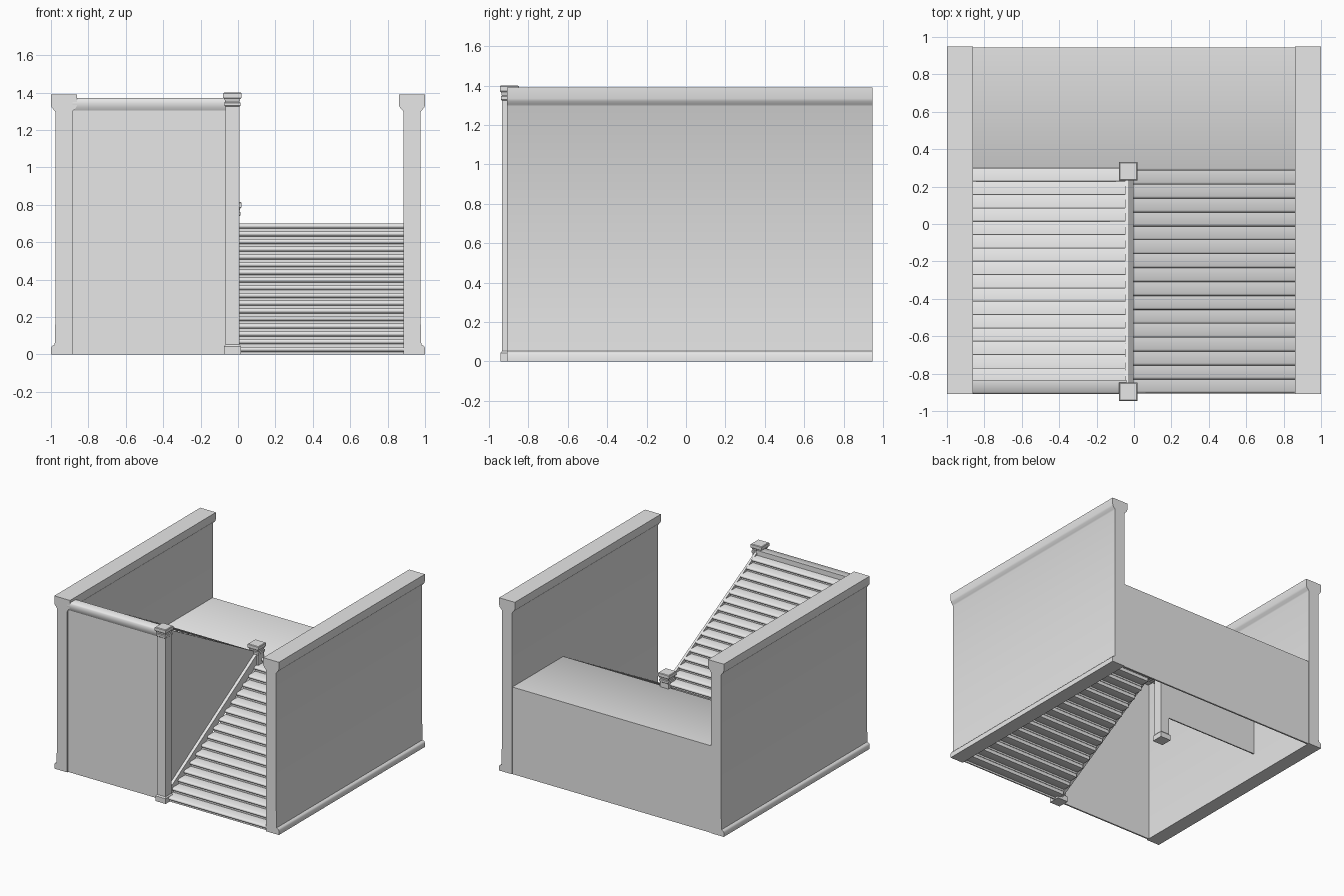
import bpy, bmesh
from mathutils import Vector

old = bpy.data.objects.get("Cube")
if old:
    bpy.data.objects.remove(old, do_unlink=True)

grey = bpy.data.materials.new("light_grey")
grey.use_nodes = True
grey.diffuse_color = (0.8, 0.8, 0.8, 1)
grey.node_tree.nodes["Principled BSDF"].inputs["Base Color"].default_value = (0.8, 0.8, 0.8, 1)


def prisms(name, profiles, axis, lo, hi, smooth=None):
    """Extrude closed 2D profiles along axis x (profile y,z) or y (profile x,z)."""
    bm = bmesh.new()
    for profile in profiles:
        rings = []
        for t in (lo, hi):
            rings.append([bm.verts.new(Vector((t, a, z) if axis == "x" else (a, t, z)))
                          for a, z in profile])
        n = len(profile)
        bm.faces.new(rings[0])
        bm.faces.new(rings[1][::-1])
        for i in range(n):
            j = (i + 1) % n
            bm.faces.new((rings[0][i], rings[0][j], rings[1][j], rings[1][i]))
    bmesh.ops.recalc_face_normals(bm, faces=bm.faces)
    return finish(name, bm, smooth)


def finish(name, bm, smooth=None):
    mesh = bpy.data.meshes.new(name)
    bm.to_mesh(mesh)
    bm.free()
    obj = bpy.data.objects.new(name, mesh)
    bpy.context.collection.objects.link(obj)
    mesh.materials.append(grey)
    if smooth:
        bpy.ops.object.select_all(action="DESELECT")
        obj.select_set(True)
        bpy.context.view_layer.objects.active = obj
        bpy.ops.object.shade_smooth_by_angle(angle=smooth)
    return obj


def rect(a0, a1, z0, z1):
    return [(a0, z0), (a1, z0), (a1, z1), (a0, z1)]


def tread(nose, back, top, thick=0.027):
    """Slab profile with a rounded nose."""
    d = 1 if back > nose else -1
    return [(back, top), (nose + d * 0.012, top), (nose + d * 0.003, top - thick * 0.22),
            (nose, top - thick * 0.5), (nose + d * 0.003, top - thick * 0.78),
            (nose + d * 0.012, top - thick), (back, top - thick)]


def flight(name, y0, y1, z0, z1, x0, x1, count=16):
    d = 1 if y1 > y0 else -1
    run, rise = (y1 - y0) / count, (z1 - z0) / (count + 1)
    parts = []
    for i in range(count + 1):
        nose, top = y0 + run * i, z0 + rise * (i + 1)
        riser = sorted((nose + d * 0.014, nose + d * 0.024))
        parts.append(rect(*riser, top - rise, top - 0.01))
        if i < count:
            parts.append(tread(nose, nose + run + d * 0.02, top))
    return prisms(name, parts, "x", x0, x1, smooth=1.0)


# Side walls with plinth and moulded coping
wall = [(0.885, 0), (1.0, 0), (1.0, 0.035), (0.994, 0.045), (0.98, 0.052), (0.976, 0.2),
        (0.976, 1.295), (0.982, 1.305), (0.996, 1.32), (1.0, 1.335), (1.0, 1.39),
        (0.86, 1.39), (0.86, 1.335), (0.866, 1.32), (0.88, 1.305), (0.885, 1.295)]
for side, s in (("left", 1), ("right", -1)):
    prisms(side + "_wall", [[(s * x, z) for x, z in wall]], "y", -0.908, 0.948, smooth=0.9)

# Flights and landing
flight("lower_flight", -0.905, 0.285, 0, 0.7, -0.005, 0.885)
flight("upper_flight", 0.3, -0.84, 0.7, 1.37, -0.885, -0.045)
prisms("landing", [tread(0.285, 0.943, 0.7)], "x", -0.885, 0.885, smooth=1.0)
prisms("back_panel", [rect(0.93, 0.943, 0, 0.69)], "x", -0.885, 0.885)
prisms("landing_front_panel", [rect(0.31, 0.32, 0.19, 0.69)], "x", -0.885, -0.03)

# Closed front under the upper flight, with a rounded top edge
prisms("front_panel", [rect(-0.897, -0.885, 0, 1.32)], "x", -0.885, -0.04)
prisms("top_edge", [[(-0.835, 1.37), (-0.9, 1.37), (-0.907, 1.36), (-0.909, 1.34),
                     (-0.906, 1.32), (-0.897, 1.303), (-0.835, 1.303)]],
       "x", -0.885, -0.04, smooth=1.0)

# Sloping strings and the infill between them
y_front, y_back = -0.89, 0.28
prisms("lower_string", [[(y_front, 0.0), (y_back, 0.68), (y_back, 0.765), (y_front, 0.07)]],
       "x", -0.03, -0.004)
prisms("upper_string", [[(y_front, 1.3), (y_back, 0.66), (y_back, 0.745), (y_front, 1.38)]],
       "x", -0.047, -0.028)
prisms("infill", [[(y_front, 0.06), (y_back, 0.7), (y_front, 1.32)]], "x", -0.036, -0.028)


# Newel posts: square sections stacked from (half width, height) pairs
def newel(name, y, top):
    section = [(0.046, 0), (0.046, 0.042), (0.038, 0.052), (0.038, top - 0.075),
               (0.043, top - 0.07), (0.043, top - 0.055), (0.038, top - 0.05),
               (0.042, top - 0.035), (0.049, top - 0.028), (0.049, top - 0.004),
               (0.044, top)]
    bm = bmesh.new()
    rings = [[bm.verts.new((-0.03 + sx * h, y + sy * h, z))
              for sx, sy in ((-1, -1), (1, -1), (1, 1), (-1, 1))] for h, z in section]
    for a, b in zip(rings, rings[1:]):
        for i in range(4):
            j = (i + 1) % 4
            bm.faces.new((a[i], a[j], b[j], b[i]))
    bm.faces.new(rings[0][::-1])
    bm.faces.new(rings[-1])
    finish(name, bm)


newel("front_newel", -0.897, 1.4)
newel("landing_newel", 0.282, 0.815)
